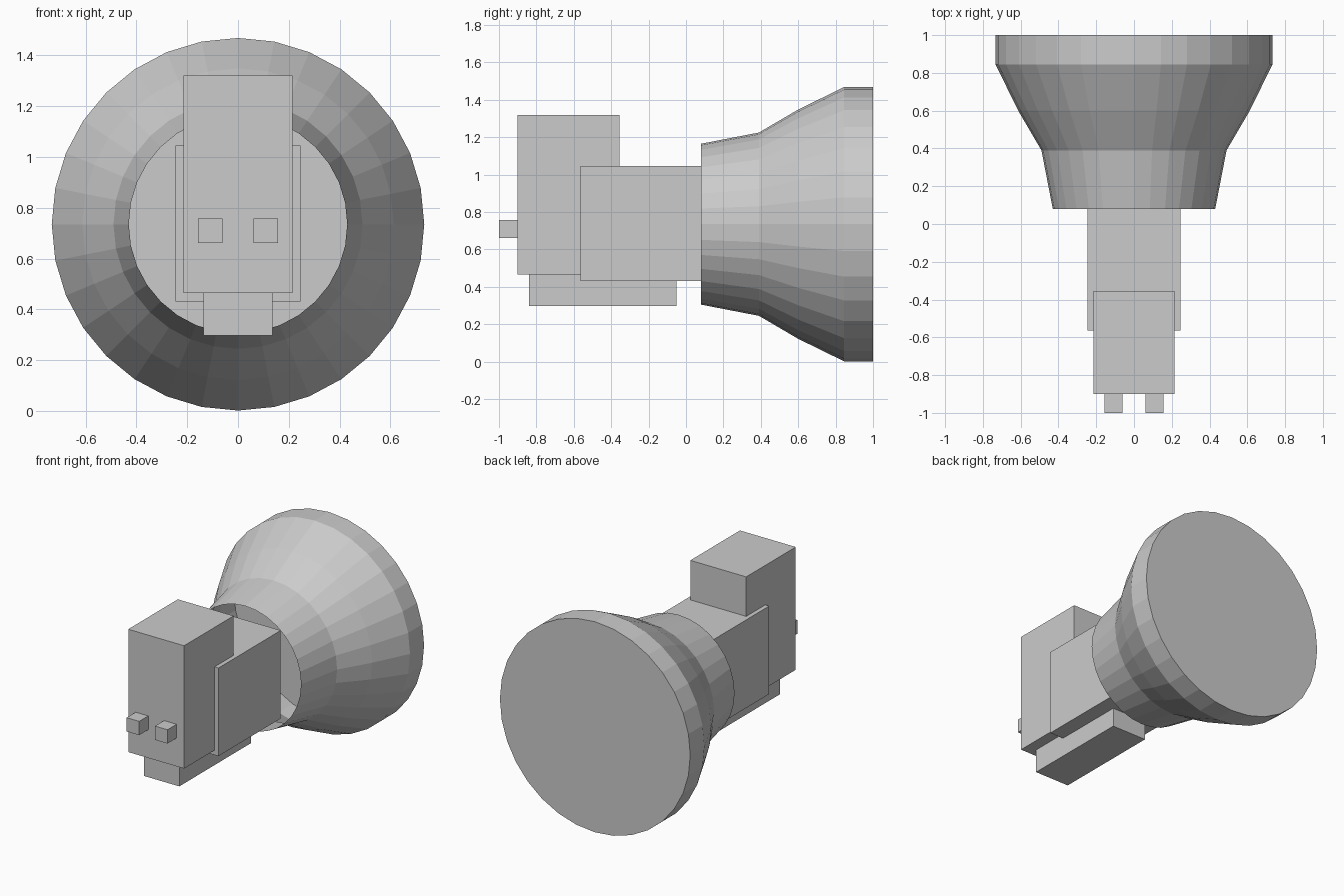
import bpy, bmesh
from math import cos, sin, tau

if "Cube" in bpy.data.objects:
    bpy.data.objects.remove(bpy.data.objects["Cube"])

CENTRE_Z = 0.735


def finish(name, bm):
    bmesh.ops.recalc_face_normals(bm, faces=bm.faces)
    mesh = bpy.data.meshes.new(name)
    bm.to_mesh(mesh)
    bm.free()
    obj = bpy.data.objects.new(name, mesh)
    bpy.context.collection.objects.link(obj)
    return obj


def box(name, x, y, z):
    """Box from (min, max) ranges on each axis."""
    bm = bmesh.new()
    bmesh.ops.create_cube(bm, size=1)
    for v in bm.verts:
        v.co = [(a + b) / 2 + c * (b - a) for c, (a, b) in zip(v.co, (x, y, z))]
    return finish(name, bm)


def lamp_shell(name, profile, sides):
    """Thin shell turned about the y axis, open in front, capped at the back."""
    bm = bmesh.new()
    rings = [[bm.verts.new((r * cos(tau * i / sides), y,
                            CENTRE_Z + r * sin(tau * i / sides)))
              for i in range(sides)] for y, r in profile]
    for a, b in zip(rings, rings[1:]):
        for i in range(sides):
            j = (i + 1) % sides
            bm.faces.new((a[i], a[j], b[j], b[i]))
    bm.faces.new(rings[-1])
    return finish(name, bm)


# Flared head with flat disc at the back
lamp_shell("flared_head", [(0.08, 0.43), (0.39, 0.49), (0.60, 0.613),
                           (0.845, 0.733), (1.0, 0.733)], 32)

# Body blocks
box("neck_block", (-0.245, 0.245), (-0.565, 0.12), (0.432, 1.045))
box("tall_block", (-0.215, 0.215), (-0.90, -0.355), (0.465, 1.32))
box("bottom_block", (-0.136, 0.136), (-0.84, -0.05), (0.297, 0.466))

# Pair of contact studs
for side, x in (("left", -0.109), ("right", 0.109)):
    box(side + "_stud", (x - 0.048, x + 0.048), (-1.0, -0.90), (0.662, 0.758))
